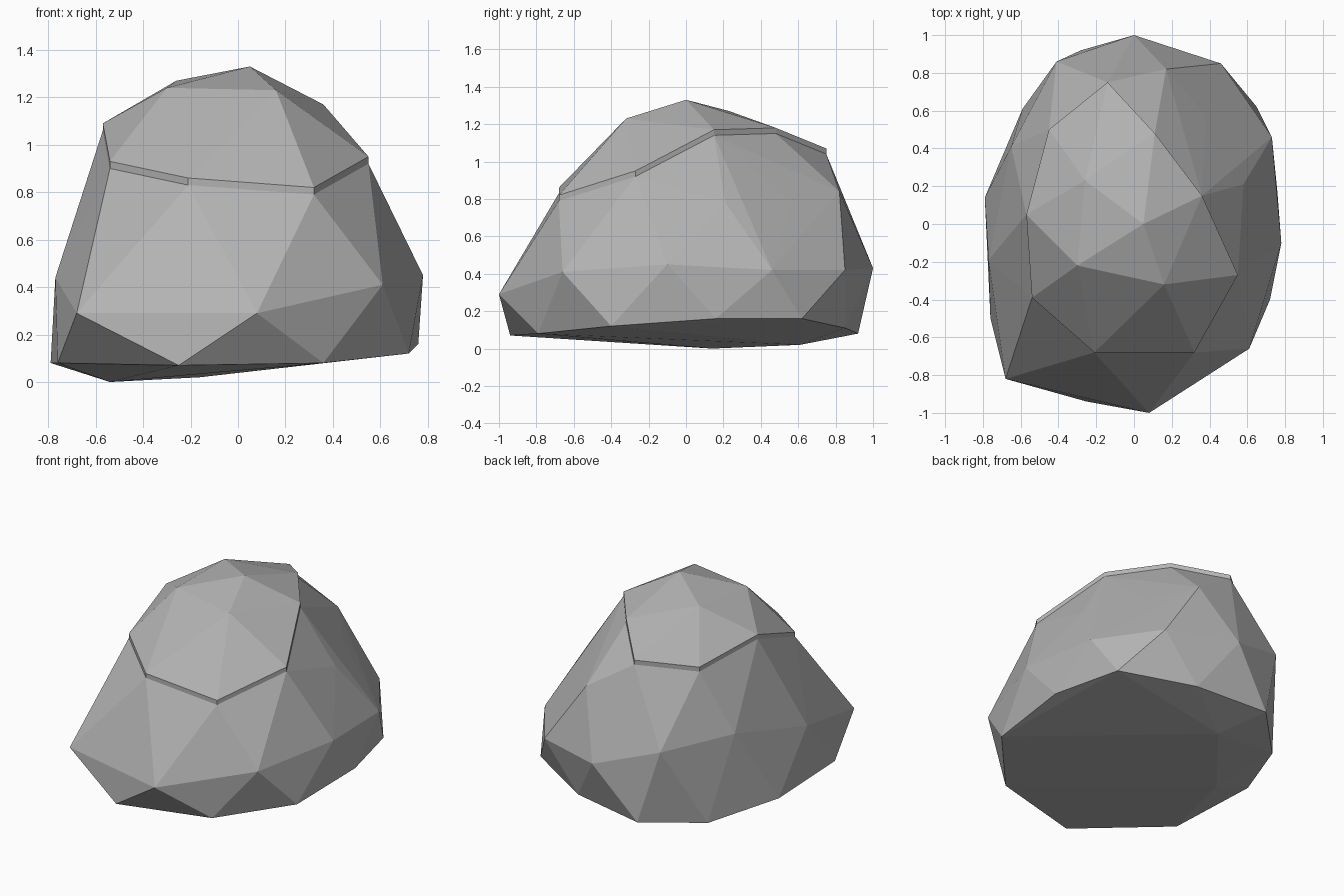
import bpy
import bmesh
from mathutils import Vector

cube = bpy.data.objects.get("Cube")
if cube:
    bpy.data.objects.remove(cube, do_unlink=True)

# Stone colour
stone = bpy.data.materials.new("stone_grey")
stone.use_nodes = True
grey = (0.45, 0.45, 0.45, 1)
stone.diffuse_color = grey
stone.node_tree.nodes["Principled BSDF"].inputs["Base Color"].default_value = grey

# Corner points of the boulder, in hundredths of a unit
crown_points = [(5, 0, 130), (-26, 23, 124), (-30, -22, 121), (16, -32, 120)]
crown_rim = [(36, 15, 114), (55, -27, 92), (32, -68, 79), (-21, -68, 83), (-54, -39, 90),
             (-57, 5, 106), (-45, 50, 98), (-14, 75, 104), (11, 48, 115)]
shoulder = [(38, 57, 78), (58, 21, 78), (17, 82, 84), (-41, 86, 56), (-65, 41, 58)]
belly = [(-68, -82, 29), (8, -100, 29), (61, -66, 41), (78, -10, 45), (73, 46, 42),
         (46, 85, 42), (0, 100, 43), (-77, -19, 44)]
foot = [(-25, -94, 7), (36, -79, 8), (72, -40, 12), (76, 16, 16), (65, 62, 16),
        (21, 85, 11), (-28, 92, 8), (-59, 61, 4), (-79, 14, 8), (-76, -50, 8)]
underside = [(-12, -50, 5), (-54, 14, 0), (-16, 61, 2), (8, 29, 7)]

crown_height = 0.03


def add_points(bm, points):
    """Add a group of corner points and return the new vertices."""
    return [bm.verts.new(Vector(p) / 100) for p in points]


# Faceted body wrapped around the corner points
bm = bmesh.new()
crown_verts = set(add_points(bm, crown_points + crown_rim))
for group in (shoulder, belly, foot, underside):
    add_points(bm, group)
hull = bmesh.ops.convex_hull(bm, input=bm.verts[:])
unused = [v for v in bm.verts if not v.link_faces]
crown_verts -= set(unused)
bmesh.ops.delete(bm, geom=unused, context="VERTS")

# Crown slab raised above the body with a thin lip
crown_faces = [f for f in bm.faces if all(v in crown_verts for v in f.verts)]
raised = bmesh.ops.extrude_face_region(bm, geom=crown_faces)["geom"]
raised_verts = [g for g in raised if isinstance(g, bmesh.types.BMVert)]
bmesh.ops.translate(bm, verts=raised_verts, vec=(0, 0, crown_height))
old_faces = [f for f in crown_faces if f.is_valid]
if old_faces:
    bmesh.ops.delete(bm, geom=old_faces, context="FACES")
bmesh.ops.recalc_face_normals(bm, faces=bm.faces[:])

mesh = bpy.data.meshes.new("boulder")
bm.to_mesh(mesh)
bm.free()
mesh.materials.append(stone)
boulder = bpy.data.objects.new("boulder", mesh)
bpy.context.collection.objects.link(boulder)
